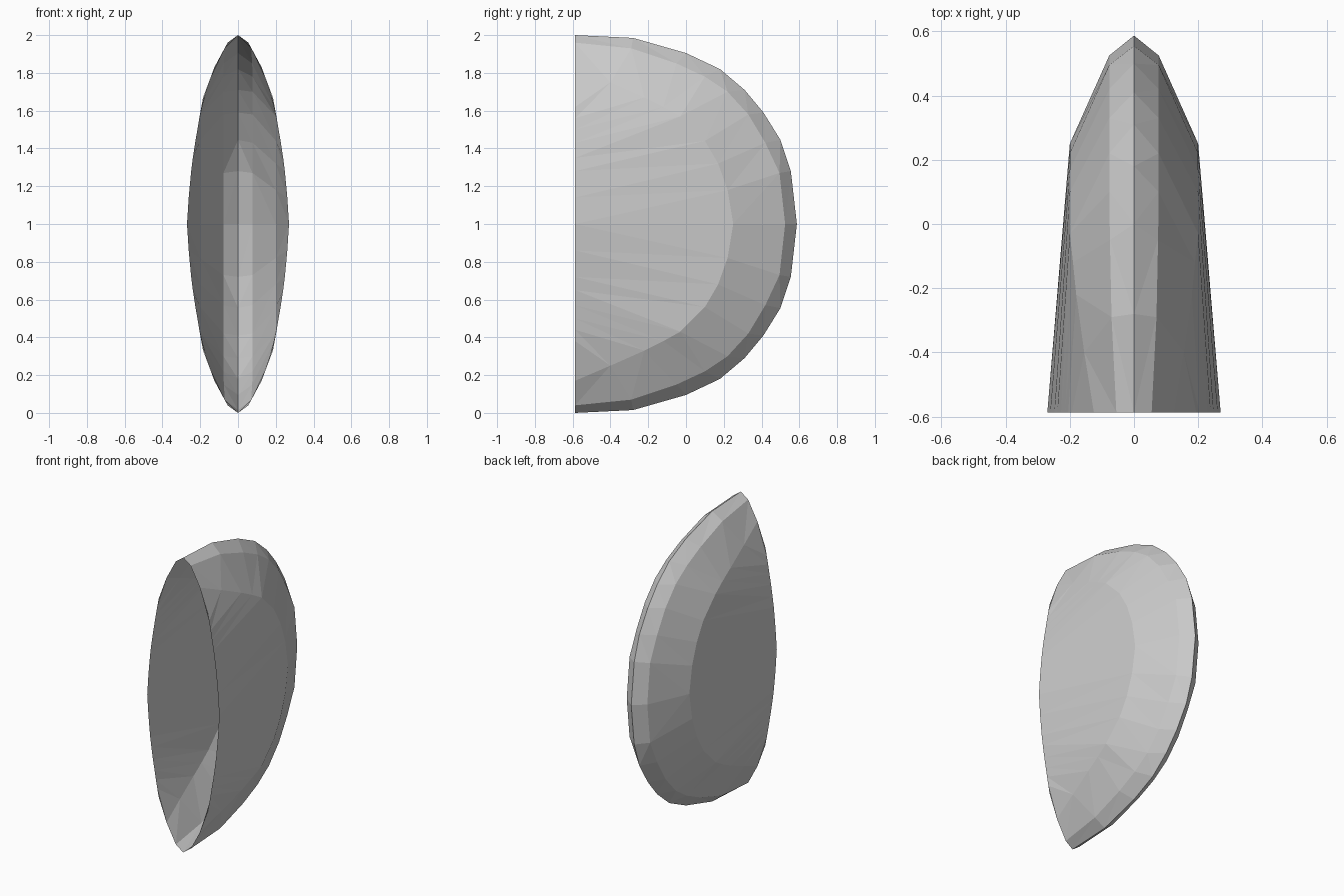
import bpy, bmesh

if "Cube" in bpy.data.objects:
    bpy.data.objects.remove(bpy.data.objects["Cube"])

# One quarter of the open shell; z is measured from mid height.
# Each ring holds (x, y, z) from the open front edge to the middle of the back.
rim = [(0, -.587, 1), (0, -.28, .985), (0, 0, .905), (0, .18, .82), (0, .31, .71),
       (0, .41, .59), (0, .5, .445), (0, .555, .28), (0, .587, 0)]
bevel = [(.055, -.587, .96), (.07, -.29, .93), (.075, -.05, .85), (.077, .1, .78),
         (.077, .22, .70), (.077, .33, .58), (.077, .42, .43), (.077, .495, .27), (.077, .525, 0)]
side = [(.125, -.587, .83), (.155, -.4, .75), (.18, -.22, .67), (.19, -.12, .62), (.2, -.03, .57),
        (.2, .1, .44), (.2, .17, .32), (.2, .22, .18), (.2, .25, 0)]
mouth = [(.185, .67), (.194, .62), (.205, .56), (.215, .5), (.227, .43),
         (.239, .35), (.248, .28), (.261, .14), (.27, 0)]
rings = [rim, bevel, side, [(x, -.587, z) for x, z in mouth]]

# Shell skin lofted between the rings
bm = bmesh.new()
rows = [[bm.verts.new(p) for p in ring] for ring in rings]
for a, b in zip(rows, rows[1:]):
    for i in range(len(a) - 1):
        bm.faces.new((a[i], b[i], b[i + 1]))
        bm.faces.new((a[i], b[i + 1], a[i + 1]))
bmesh.ops.recalc_face_normals(bm, faces=bm.faces)
if sum(f.normal.x for f in bm.faces) < 0:
    bmesh.ops.reverse_faces(bm, faces=bm.faces)
mesh = bpy.data.meshes.new("half_dome_shell")
bm.to_mesh(mesh)
bm.free()

shell = bpy.data.objects.new("half_dome_shell", mesh)
bpy.context.collection.objects.link(shell)
shell.location.z = 1

# Mirror left/right and top/bottom
mirror = shell.modifiers.new("mirror", 'MIRROR')
mirror.use_axis = (True, False, True)
mirror.use_clip = True
mirror.merge_threshold = 0.001
